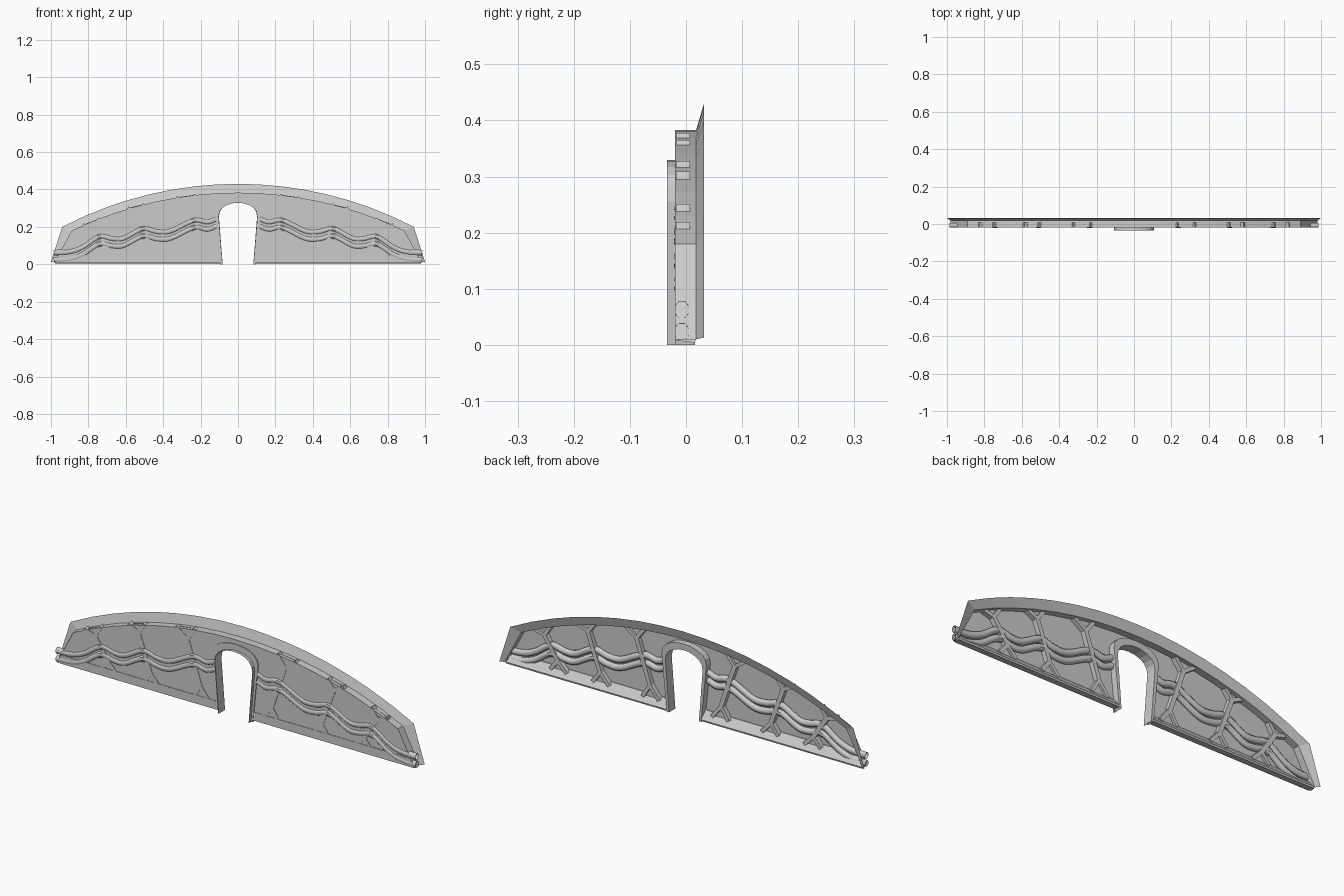
import bpy, bmesh, math
from mathutils import Vector

if "Cube" in bpy.data.objects:
    bpy.data.objects.remove(bpy.data.objects["Cube"])

SEG = 16


def make(name, verts, faces, mirror=False):
    me = bpy.data.meshes.new(name)
    me.from_pydata([tuple(v) for v in verts], [], faces)
    bm = bmesh.new()
    bm.from_mesh(me)
    bmesh.ops.recalc_face_normals(bm, faces=bm.faces)
    bm.to_mesh(me)
    bm.free()
    ob = bpy.data.objects.new(name, me)
    bpy.context.collection.objects.link(ob)
    if mirror:
        ob.modifiers.new("mirror", 'MIRROR')
    return ob


def loft(rings, closed=False, caps=False):
    """Skin equal-length rings of points; closed joins each ring on itself."""
    n = len(rings[0])
    verts = [p for r in rings for p in r]
    faces = []
    for i in range(len(rings) - 1):
        for j in range(n if closed else n - 1):
            k = (j + 1) % n
            faces.append((i*n + j, i*n + k, (i + 1)*n + k, (i + 1)*n + j))
    if caps:
        faces += [tuple(range(n)), tuple(range(len(verts) - n, len(verts)))]
    return verts, faces


def arc(top, edge, foot):
    """Vault outline: straight foot, shallow arc over, straight foot."""
    ex, ez = edge
    d = top - ez
    rad = (ex*ex + d*d) / (2*d)
    pts = [(-foot[0], foot[1])]
    for i in range(SEG + 1):
        x = -ex + 2*ex*i/SEG
        pts.append((x, top - rad + math.sqrt(rad*rad - x*x)))
    return pts + [foot]


def at(pts, y):
    return [(x, y, z) for x, z in pts]


def arch(foot, half, spring, top):
    """Doorway outline with leaning jambs and an elliptical head."""
    pts = [(-foot, 0)]
    for i in range(11):
        a = math.pi * (1 - i/10)
        pts.append((half*math.cos(a), spring + (top - spring)*math.sin(a)**0.85
                    if 0 < i < 10 else spring))
    return pts + [(foot, 0)]


inner = arc(0.383, (0.89, 0.18), (0.98, 0.01))
outer = arc(0.43, (0.94, 0.20), (1.0, 0.013))
door_in = arch(0.082, 0.102, 0.255, 0.329)
door_out = arch(0.094, 0.123, 0.285, 0.36)

# outer wall with flared back rim
make("vault_rim", *loft([at(inner, -0.02), at(inner, 0.018), at(outer, 0.032)]))

# wall panel with the doorway cut into its lower edge
outline = inner + [(x, max(z, 0.01)) for x, z in reversed(door_out)]
make("wall_panel", at(outline, -0.0155), [tuple(range(len(outline)))])

# door frame and its protruding sleeve
make("door_frame", *loft([at(door_in, -0.02), at(door_out, -0.02),
                          at(door_out, 0.016), at(door_in, 0.016), at(door_in, -0.02)]))
sleeve_out = [(x*1.04, z*1.002) for x, z in door_in]
make("door_sleeve", *loft([at(door_in, -0.02), at(door_in, -0.034),
                           at(sleeve_out, -0.034), at(sleeve_out, -0.02)]))

# sloping floor sill, one each side of the door
sill = [(-0.018, 0.008), (-0.018, 0.05), (-0.012, 0.05), (0.018, 0.012), (0.016, 0.004)]
make("floor_sill", *loft([[(0.092, y, z) for y, z in sill],
                          [(0.098 + 0.882 - z*0.5, y, z) for y, z in sill]],
                         closed=True, caps=True), mirror=True)


# forked struts standing between sill and vault
def bar(a, b, w, y0=-0.0175, y1=0.007):
    a, b = Vector((a[0], 0, a[1])), Vector((b[0], 0, b[1]))
    d = (b - a).normalized()
    s = Vector((d.z, 0, -d.x)) * w
    sec = [(-1, y0), (1, y0), (1, y1), (-1, y1)]
    return loft([[c + s*k + Vector((0, y, 0)) for k, y in sec] for c in (a, b)],
                closed=True, caps=True)


struts = [
    ((0.195, 0.10), (0.268, 0.315), (0.225, 0.372), (0.33, 0.358)),
    ((0.468, 0.09), (0.535, 0.275), (0.50, 0.322), (0.59, 0.301)),
    ((0.70, 0.085), (0.773, 0.195), (0.74, 0.246), (0.83, 0.21)),
]
for n, (low, high, t1, t2) in enumerate(struts, 1):
    make(f"strut_{n}", *bar(low, high, 0.011), mirror=True)
    legs = [(high, t1), (high, t2),
            (low, (low[0] - 0.05, 0.035)), (low, (low[0] + 0.04, 0.035))]
    for k, (a, b) in enumerate(legs, 1):
        make(f"strut_{n}_leg_{k}", *bar(a, b, 0.009), mirror=True)
    # web plates filling the forks
    for k, tri in enumerate([(high, t1, t2), (low, legs[2][1], legs[3][1])], 1):
        make(f"strut_{n}_web_{k}", at(tri, -0.004), [(0, 1, 2)], mirror=True)


# two sagging pipes slung across the struts
def smooth_path(pts, steps=5):
    p = [Vector((x, 0, z)) for x, z in pts]
    p = [2*p[0] - p[1]] + p + [2*p[-1] - p[-2]]
    out = []
    for i in range(1, len(p) - 2):
        a, b, c, d = p[i - 1:i + 3]
        for s in range(steps):
            t = s/steps
            out.append(0.5*(2*b + (c - a)*t + (2*a - 5*b + 4*c - d)*t*t
                            + (3*b - a - 3*c + d)*t**3))
    return out + [p[-2]]


def tube(path, r, ry, sides=8):
    rings = []
    for i, c in enumerate(path):
        d = (path[min(i + 1, len(path) - 1)] - path[max(i - 1, 0)]).normalized()
        s = Vector((-d.z, 0, d.x))
        ring = []
        for k in range(sides):
            a = 2*math.pi*(k + 0.5)/sides
            ring.append(c + s*r*math.sin(a) + Vector((0, -0.0075 + ry*math.cos(a), 0)))
        rings.append(ring)
    return loft(rings, closed=True)


route = [(0.115, 0.243), (0.165, 0.226), (0.237, 0.235), (0.36, 0.178), (0.435, 0.175),
         (0.51, 0.19), (0.61, 0.14), (0.67, 0.137), (0.742, 0.148), (0.83, 0.092),
         (0.90, 0.067), (0.985, 0.0625)]
for name, drop in (("upper", 0.0), ("lower", 0.039)):
    pts = smooth_path([(x, z - drop) for x, z in route])
    ob = make(f"{name}_pipe", *tube(pts, 0.016, 0.0135), mirror=True)
    # clamp collars where the pipe crosses each strut
    for n, i in enumerate((10, 25, 40), 1):
        d = (pts[i + 1] - pts[i - 1]).normalized() * 0.012
        make(f"{name}_clamp_{n}", *tube([pts[i] - d, pts[i] + d], 0.019, 0.0155), mirror=True)
    bpy.context.view_layer.objects.active = ob
    for o in bpy.context.selected_objects:
        o.select_set(False)
    ob.select_set(True)
    bpy.ops.object.shade_smooth_by_angle(angle=math.radians(50))
